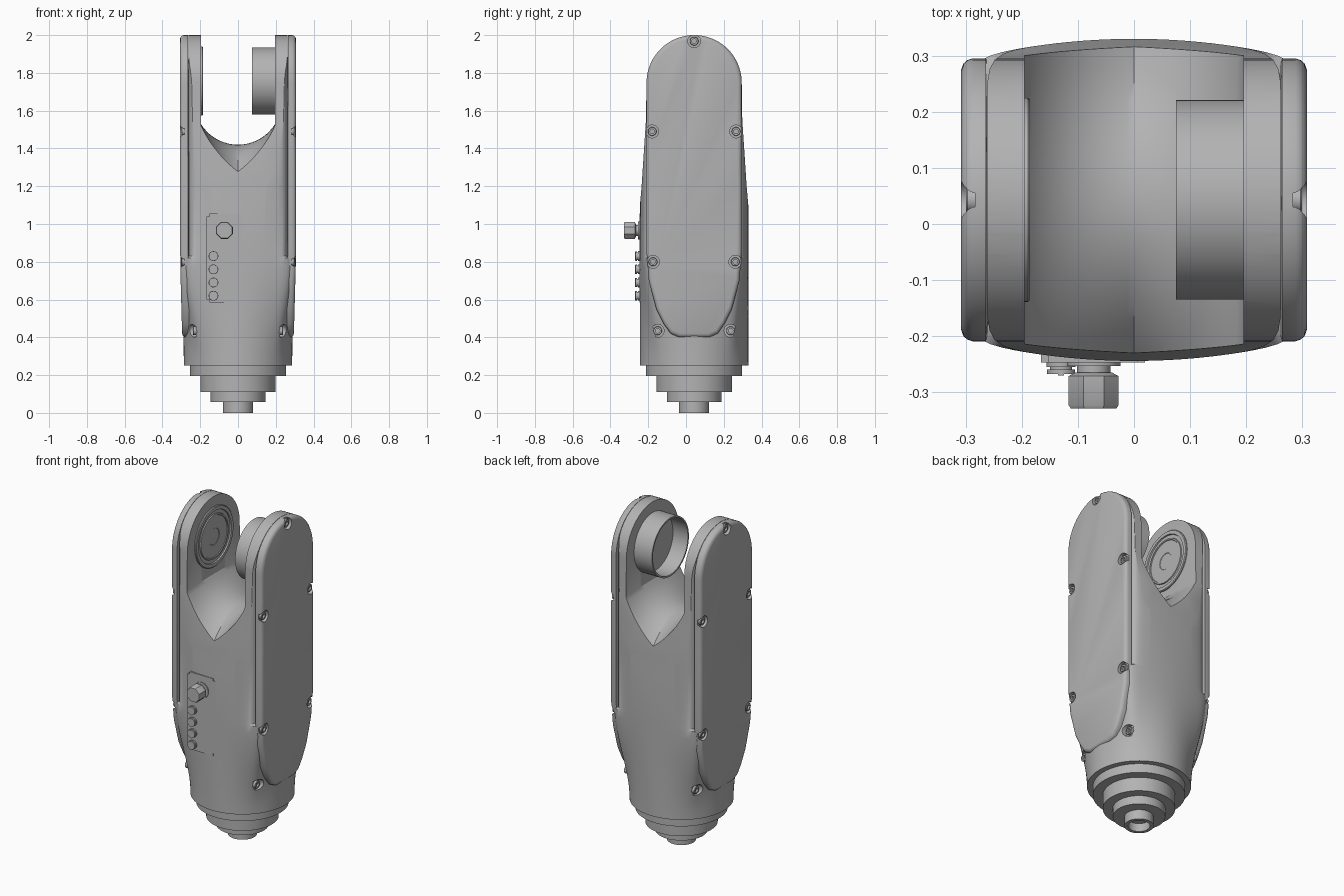
import bpy, bmesh, math
from mathutils import Matrix, Vector

cube = bpy.data.objects.get("Cube")
if cube:
    bpy.data.objects.remove(cube, do_unlink=True)

CY = 0.043      # centre line in y
PIVOT = 1.757   # height of the joint axis

grey = bpy.data.materials.new("light_grey")
grey.use_nodes = True
grey.diffuse_color = (0.45, 0.45, 0.45, 1)
grey.node_tree.nodes["Principled BSDF"].inputs["Base Color"].default_value = (0.45, 0.45, 0.45, 1)


def make(name, bm, smooth=True):
    bmesh.ops.recalc_face_normals(bm, faces=bm.faces)
    mesh = bpy.data.meshes.new(name)
    bm.to_mesh(mesh)
    bm.free()
    mesh.materials.append(grey)
    ob = bpy.data.objects.new(name, mesh)
    bpy.context.collection.objects.link(ob)
    if smooth:
        shade(ob)
    return ob


def shade(ob):
    bpy.ops.object.select_all(action='DESELECT')
    ob.select_set(True)
    bpy.context.view_layer.objects.active = ob
    bpy.ops.object.shade_smooth_by_angle(angle=math.radians(32))


def loft(bm, rings):
    """Skin a list of equal closed rings and cap both ends."""
    vs = [[bm.verts.new(p) for p in ring] for ring in rings]
    n = len(vs[0])
    for a, b in zip(vs, vs[1:]):
        for i in range(n):
            j = (i + 1) % n
            bm.faces.new((a[i], a[j], b[j], b[i]))
    bm.faces.new(vs[0])
    bm.faces.new(vs[-1])


def lathe(bm, profile, origin, axis, sides=64):
    """Turn (radius, distance) pairs around an axis through origin."""
    m = Matrix.Translation(origin) @ Vector(axis).to_track_quat('Z', 'Y').to_matrix().to_4x4()
    turn = [2 * math.pi * (i + 0.5) / sides for i in range(sides)]
    loft(bm, [[m @ Vector((r * math.cos(a), r * math.sin(a), h)) for a in turn] for r, h in profile])


def turned(name, profile, origin, axis, sides=64):
    bm = bmesh.new()
    lathe(bm, profile, origin, axis, sides)
    return make(name, bm)


def box(bm, lo, hi):
    loft(bm, [[(lo[0], lo[1], z), (hi[0], lo[1], z), (hi[0], hi[1], z), (lo[0], hi[1], z)]
              for z in (lo[2], hi[2])])


def boolean(ob, cutter, operation):
    mod = ob.modifiers.new(operation.lower(), 'BOOLEAN')
    mod.object, mod.operation, mod.solver = cutter, operation, 'EXACT'
    bpy.context.view_layer.objects.active = ob
    bpy.ops.object.modifier_apply(modifier=mod.name)


# Main body: round at the foot, flat sided with bulging front and back above
def section(z, half):
    t = min(max((z - 0.25) / 0.57, 0), 1)
    t = t * t * (3 - 2 * t)
    ring = []
    for i in range(128):
        a = 2 * math.pi * i / 128
        c, s = math.cos(a), math.sin(a)
        r = (abs(c / half) ** 14 + abs(s / 0.287) ** 14) ** (-1 / 14)
        x, y = r * c, r * s
        y *= 1 - 0.13 * (x / 0.3) ** 2
        ring.append((x * t + 0.287 * c * (1 - t), CY + y * t + 0.287 * s * (1 - t), z))
    return ring


bm = bmesh.new()
loft(bm, [section(0.25 + 0.57 * k / 12, 0.296) for k in range(13)] +
     [section(z, 0.262) for z in (0.83, 1.2, 1.6, 2.1)])
body = make("main_body", bm, False)

# Rounded fork outline seen from the side
arc = [(0.252 * math.cos(math.pi * i / 40), 1.748 + 0.252 * math.sin(math.pi * i / 40)) for i in range(41)]
flank = [(0.255, 1.55), (0.265, 1.4), (0.278, 1.2), (0.3, 0.95), (0.3, 0.1)]
outline = arc + [(-y, z) for y, z in flank] + [(y, z) for y, z in reversed(flank)]
bm = bmesh.new()
loft(bm, [[(x, CY + y, z) for y, z in outline] for x in (-0.5, 0.5)])
side_shape = make("side_shape_cutter", bm, False)

# Saddle between the arms, dropping towards front and back
HALF = 0.195
rings = []
for k in range(25):
    d = -0.36 + 0.03 * k
    floor = []
    for i in range(33):
        x = HALF * (i / 16 - 1)
        drop = 0.15 * (d / 0.28) ** 2 * (1 - abs(x) / 0.21)
        floor.append((x, CY + d, 1.65 - math.sqrt(0.0529 - x * x) - drop))
    rings.append(floor + [(HALF, CY + d, 2.3), (-HALF, CY + d, 2.3)])
bm = bmesh.new()
loft(bm, rings)
saddle = make("saddle_cutter", bm, False)

# Side covers: rounded plates with softened outer edge
lower = [(0.252, 1.2), (0.252, 0.85), (0.24, 0.7), (0.2, 0.55), (0.16, 0.47), (0.125, 0.42), (0.08, 0.4)]
plate = arc + [(-y, z) for y, z in lower] + [(y, z) for y, z in reversed(lower)]


def cover(name, side):
    rings = []
    for x, inset in ((0.264, 0), (0.288, 0), (0.297, 0.003), (0.304, 0.009), (0.308, 0.02)):
        ring = []
        for y, z in plate:
            lean = 0.012 * max(0, (0.85 - z) / 0.45)
            ring.append((side * (x - lean), CY + y * (1 - inset / 0.252),
                         1.2 + (z - 1.2) * (1 - inset / 0.8)))
        rings.append(ring)
    bm = bmesh.new()
    loft(bm, rings)
    return make(name, bm, False)


covers = [cover("left_cover", 1), cover("right_cover", -1)]

# Screw recesses and cap screws on both sides: (y, z, seat depth)
seats = [(0.043, 1.968, 0.283)]
for y, z, x in ((0.222, 1.49, 0.283), (0.218, 0.8, 0.283), (0.193, 0.435, 0.222)):
    seats += [(CY - y, z, x), (CY + y, z, x)]
holes, screws = bmesh.new(), bmesh.new()
head = [(0.023, -0.01), (0.023, 0.014), (0.021, 0.016), (0.012, 0.016), (0.012, 0.005)]
for side in (1, -1):
    for y, z, x in seats:
        lathe(holes, [(0.034, 0), (0.034, 0.12)], (side * x, y, z), (side, 0, 0), 24)
        lathe(screws, head, (side * x, y, z), (side, 0, 0), 24)
recesses = make("screw_recess_cutter", holes, False)
make("cover_screws", screws)

boolean(body, side_shape, 'INTERSECT')
boolean(body, saddle, 'DIFFERENCE')
for ob in [body] + covers:
    boolean(ob, recesses, 'DIFFERENCE')
    shade(ob)
for ob in (side_shape, saddle, recesses):
    bpy.data.objects.remove(ob, do_unlink=True)

# Stepped foot with a hollow end
turned("stepped_foot", [(0.24, 0.27), (0.255, 0.25), (0.255, 0.195), (0.2, 0.195), (0.2, 0.11),
                        (0.145, 0.11), (0.145, 0.058), (0.08, 0.058), (0.08, 0), (0.06, 0),
                        (0.06, 0.05)], (0, CY, 0), (0, 0, 1))

# Joint: hollow sleeve on the left arm, ringed disc on the right arm
turned("joint_sleeve", [(0.178, -0.01), (0.178, 0.12), (0.168, 0.12), (0.168, 0.02)],
       (0.195, CY, PIVOT), (-1, 0, 0), 96)
turned("joint_disc", [(0.182, -0.01), (0.182, 0.006), (0.178, 0.01), (0.158, 0.01), (0.156, 0.002),
                      (0.136, 0.002), (0.134, 0.008), (0.126, 0.008), (0.124, 0.004), (0.05, 0.004),
                      (0.048, 0.002)],
       (-0.195, CY, PIVOT), (1, 0, 0), 96)

# Connector panel on the front
bm = bmesh.new()
box(bm, (-0.166, -0.247, 0.585), (0.02, -0.21, 1.055))
bmesh.ops.bevel(bm, geom=[e for e in bm.edges if abs(e.verts[0].co.y - e.verts[1].co.y) > 0.01],
                offset=0.014, segments=4, affect='EDGES')
make("connector_panel", bm)

# Slotted plugs below the main connector
bm = bmesh.new()
for k in range(4):
    z = 0.83 - 0.07 * k
    lathe(bm, [(0.026, 0), (0.026, 0.01), (0.02, 0.01), (0.02, 0.014), (0.025, 0.014), (0.025, 0.022)],
          (-0.13, -0.245, z), (0, -1, 0), 24)
    box(bm, (-0.135, -0.27, z - 0.024), (-0.125, -0.26, z + 0.024))
make("small_plugs", bm)

# Main connector: neck and faceted cap
turned("connector_neck", [(0.048, 0), (0.048, 0.008), (0.03, 0.008), (0.03, 0.03)],
       (-0.072, -0.245, 0.966), (0, -1, 0), 32)
turned("connector_cap", [(0.036, 0), (0.048, 0.006), (0.048, 0.058), (0.044, 0.064)],
       (-0.072, -0.265, 0.966), (0, -1, 0), 8)
